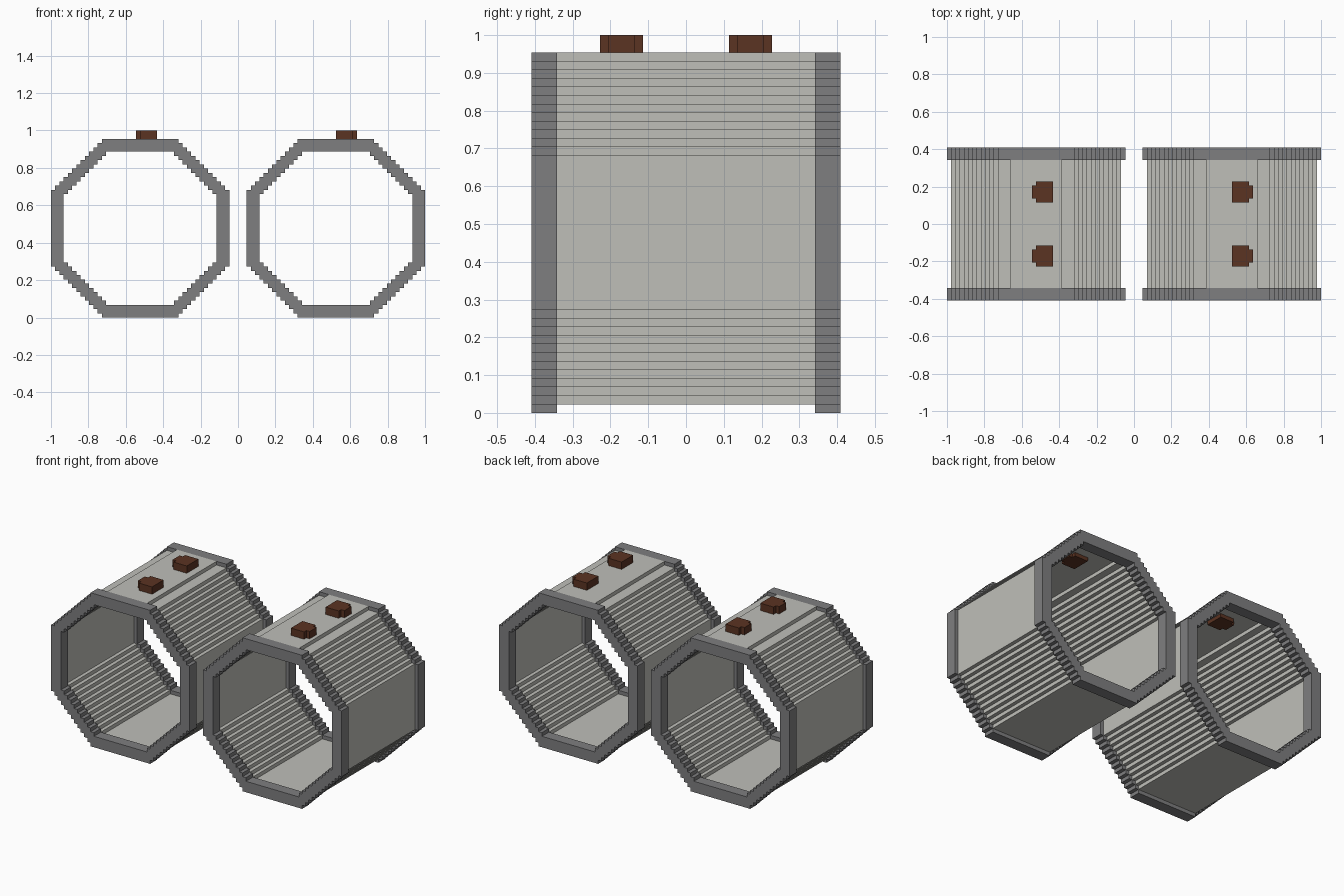
import bpy, bmesh
from mathutils import Vector

if "Cube" in bpy.data.objects:
    bpy.data.objects.remove(bpy.data.objects["Cube"])

U = 1 / 44          # one grid block
CENTRE_Z = 21       # middle of each ring, in blocks


def material(name, rgb):
    m = bpy.data.materials.new(name)
    m.diffuse_color = (*rgb, 1)
    m.use_nodes = True
    m.node_tree.nodes["Principled BSDF"].inputs["Base Color"].default_value = m.diffuse_color
    return m


RIM = material("dark_grey", (0.21, 0.21, 0.215))
SHELL = material("pale_grey", (0.52, 0.52, 0.485))
KNOB = material("brown", (0.105, 0.033, 0.016))


def stepped_octagon(half, flat):
    """Octagon outline whose diagonals are one-block stairs, clockwise from upper right."""
    stair = [(flat, half)]
    for i in range(half - flat):
        stair += [(flat + i, half - i - 1), (flat + i + 1, half - i - 1)]
    pts = stair + [(x, -z) for x, z in reversed(stair)]
    return pts + [(-x, -z) for x, z in pts]


def extrude_profile(name, loops, y0, y1, cx, cz, mat):
    """Fill x-z outlines (extra outlines are holes) and extrude along y."""
    bm = bmesh.new()
    edges = []
    for loop in loops:
        vs = [bm.verts.new(((x + cx) * U, y0 * U, (z + cz) * U)) for x, z in loop]
        edges += [bm.edges.new((vs[i - 1], vs[i])) for i in range(len(vs))]
    bmesh.ops.triangle_fill(bm, edges=edges, use_beauty=True, normal=Vector((0, -1, 0)))
    ext = bmesh.ops.extrude_face_region(bm, geom=bm.faces[:], use_keep_orig=True)
    moved = [g for g in ext["geom"] if isinstance(g, bmesh.types.BMVert)]
    bmesh.ops.translate(bm, verts=moved, vec=(0, (y1 - y0) * U, 0))
    bmesh.ops.recalc_face_normals(bm, faces=bm.faces[:])
    bmesh.ops.dissolve_limit(bm, angle_limit=0.01, verts=bm.verts[:], edges=bm.edges[:])
    me = bpy.data.meshes.new(name)
    bm.to_mesh(me)
    bm.free()
    me.materials.append(mat)
    ob = bpy.data.objects.new(name, me)
    bpy.context.collection.objects.link(ob)
    return ob


def box(name, x0, x1, y0, y1, z0, z1, mat):
    loop = [(x0, z0), (x1, z0), (x1, z1), (x0, z1)]
    return extrude_profile(name, [loop], y0, y1, 0, 0, mat)


rim_loops = [stepped_octagon(21, 9), stepped_octagon(18, 8)]

# Thin shell outline, left open along the top for the raised panel
shell_loop = ([(6, 20)] + stepped_octagon(20, 9) + [(-6, 20), (-6, 19)]
              + stepped_octagon(19, 8)[::-1] + [(6, 19)])

for side, s in (("left", -1), ("right", 1)):
    cx = 23 * s
    # End rims
    for end, y0 in (("front", -18), ("back", 15)):
        extrude_profile(f"{side}_{end}_rim", rim_loops, y0, y0 + 3, cx, CENTRE_Z, RIM)
    # Barrel and raised top panel
    extrude_profile(f"{side}_shell", [shell_loop], -15, 15, cx, CENTRE_Z, SHELL)
    box(f"{side}_top_panel", cx - 6, cx + 6, -15, 15, 41, 42, SHELL)
    # Knobs through the panel, each with a narrow outward lip
    base = 23 if s > 0 else -19
    for end, yc in (("front", -7.5), ("back", 7.5)):
        xs = sorted((base, base + 4 * s))
        tip = base + 4 * s
        lip = sorted((tip, tip + s))
        box(f"{side}_{end}_knob", *xs, yc - 2.5, yc + 2.5, 40, 44, KNOB)
        box(f"{side}_{end}_knob_lip", *lip, yc - 1.5, yc + 1.5, 40, 44, KNOB)
